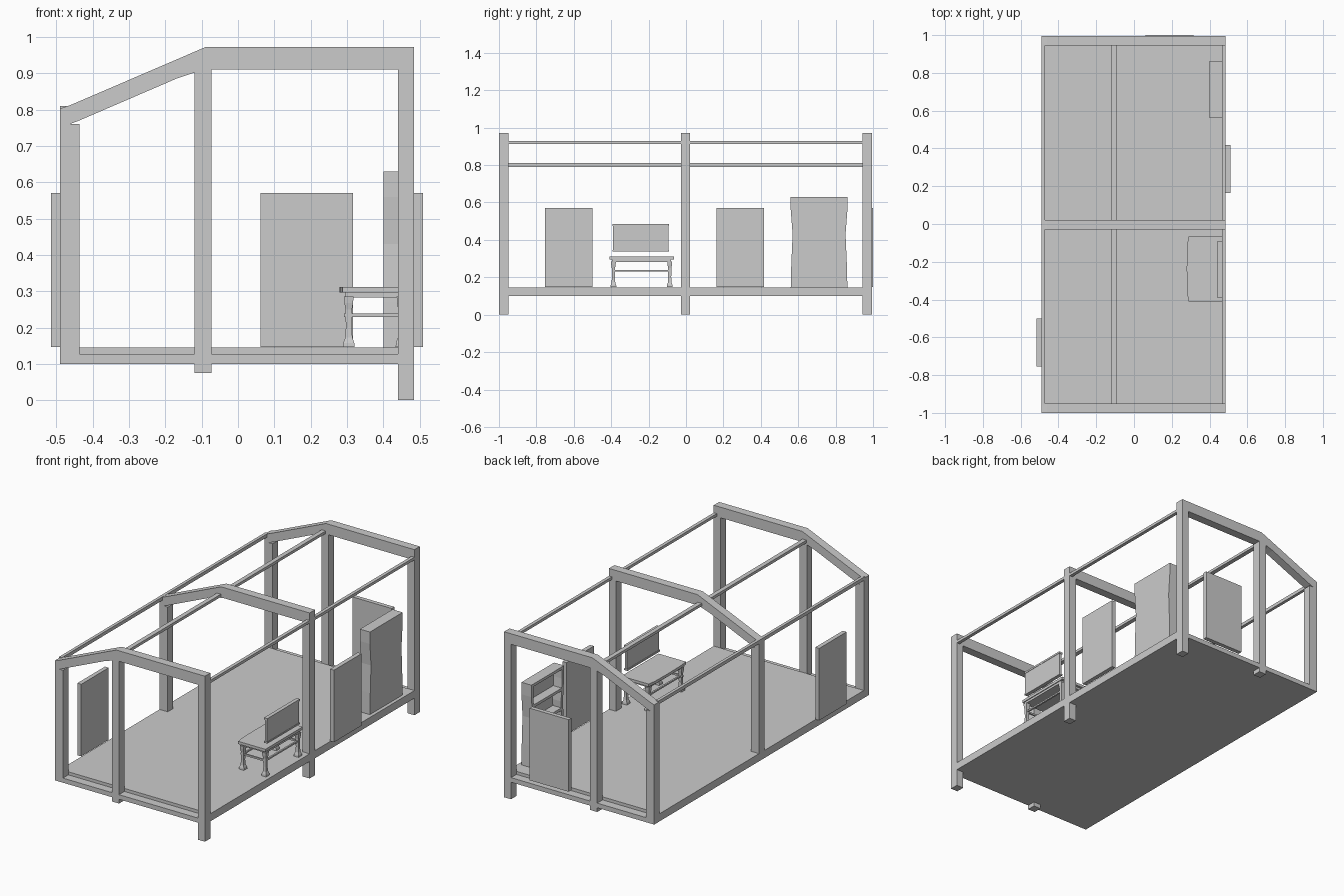
import bpy, bmesh

if "Cube" in bpy.data.objects:
    bpy.data.objects.remove(bpy.data.objects["Cube"])


def finish(name, bm):
    bmesh.ops.recalc_face_normals(bm, faces=bm.faces)
    me = bpy.data.meshes.new(name)
    bm.to_mesh(me)
    bm.free()
    ob = bpy.data.objects.new(name, me)
    bpy.context.collection.objects.link(ob)
    return ob


def prism(name, pts, lo, hi, axis='y'):
    """Extrude a 2D outline: axis y uses (x,z), x uses (y,z), z uses (x,y)."""
    place = {'y': lambda a, b, c: (a, c, b),
             'x': lambda a, b, c: (c, a, b),
             'z': lambda a, b, c: (a, b, c)}[axis]
    bm = bmesh.new()
    rings = [[bm.verts.new(place(a, b, c)) for a, b in pts] for c in (lo, hi)]
    n = len(pts)
    bm.faces.new(rings[0])
    bm.faces.new(rings[1])
    for i in range(n):
        j = (i + 1) % n
        bm.faces.new((rings[0][i], rings[0][j], rings[1][j], rings[1][i]))
    return finish(name, bm)


def box(name, x0, x1, y0, y1, z0, z1):
    return prism(name, [(x0, z0), (x1, z0), (x1, z1), (x0, z1)], y0, y1)


# Floor slab and lower end beams
box("floor", -.49, .485, -.95, .945, .1, .145)
box("front_sill", -.49, .485, -1, -.95, .1, .127)
box("back_sill", -.49, .485, .945, .995, .1, .127)

# Portal frames: roof beam with posts, middle post only at the ends
roof = [(-.49, .803), (-.46, .813), (-.09, .972), (.485, .972), (.485, .91),
        (-.073, .91), (-.12, .902), (-.17, .885), (-.437, .77), (-.49, .75)]
for label, y0, y1 in (("front", -1, -.95), ("middle", -.028, .022), ("back", .945, .995)):
    prism(label + "_roof_beam", roof, y0, y1)
    box(label + "_left_post", -.49, -.437, y0, y1, .1, .76)
    box(label + "_right_post", .44, .485, y0, y1, 0, .91)
    if label != "middle":
        box(label + "_center_post", -.12, -.073, y0, y1, .075, .91)

# Long roof rails
for label, x0, x1, z0, z1 in (("left", -.49, -.472, .79, .81),
                              ("ridge", -.118, -.092, .912, .928),
                              ("right", .465, .485, .912, .928)):
    box(label + "_rail", x0, x1, -.96, .955, z0, z1)

# Door and window panels
box("left_panel", -.515, -.49, -.755, -.5, .147, .57)
box("right_panel", .485, .51, .163, .418, .147, .57)
box("back_panel", .062, .316, .975, 1, .147, .57)

# Shelf unit with waisted sides, open towards -x
waist = [(.56, .145), (.563, .27), (.57, .43), (.56, .56), (.56, .63)]
inner = [(y + .018, z) for y, z in waist]
side = waist + inner[::-1]
prism("shelf_side_near", side, .4, .465, 'x')
prism("shelf_side_far", [(1.423 - y, z) for y, z in side], .4, .465, 'x')
box("shelf_back", .455, .465, .572, .851, .145, .63)
for i, z in enumerate((.145, .26, .375, .49, .614)):
    e = .001 if i in (0, 4) else .008
    box("shelf_board_%d" % i, .4, .46, .565 + e, .858 - e, z, z + .016)

# Bench seat, apron and stretchers
prism("bench_seat", [(.288, -.41), (.465, -.41), (.465, -.065), (.288, -.065),
                     (.281, -.12), (.279, -.237), (.281, -.355)], .296, .312, 'z')
box("bench_apron", .295, .46, -.395, -.08, .283, .297)
for x in (.305, .45):
    box("bench_long_stretcher", x - .005, x + .005, -.385, -.09, .23, .239)
for y in (-.388, -.087):
    box("bench_side_stretcher", .292, .455, y - .005, y + .005, .229, .239)

# Bench legs: square sections flaring at the foot and the top
sections = [(.147, .016), (.158, .015), (.172, .010), (.2, .008),
            (.25, .009), (.268, .012), (.285, .013)]
for x in (.305, .45):
    for y in (-.388, -.087):
        bm = bmesh.new()
        rings = [[bm.verts.new((x + a * r, y + b * r, z))
                  for a, b in ((-1, -1), (1, -1), (1, 1), (-1, 1))] for z, r in sections]
        bm.faces.new(rings[0])
        bm.faces.new(rings[-1])
        for lo, hi in zip(rings, rings[1:]):
            for i in range(4):
                j = (i + 1) % 4
                bm.faces.new((lo[i], lo[j], hi[j], hi[i]))
        finish("bench_leg", bm)

# Backrest board with a capping strip
box("bench_backrest", .447, .463, -.39, -.093, .345, .478)
box("backrest_cap", .443, .465, -.392, -.09, .474, .485)
box("backrest_base", .443, .465, -.392, -.09, .338, .347)
